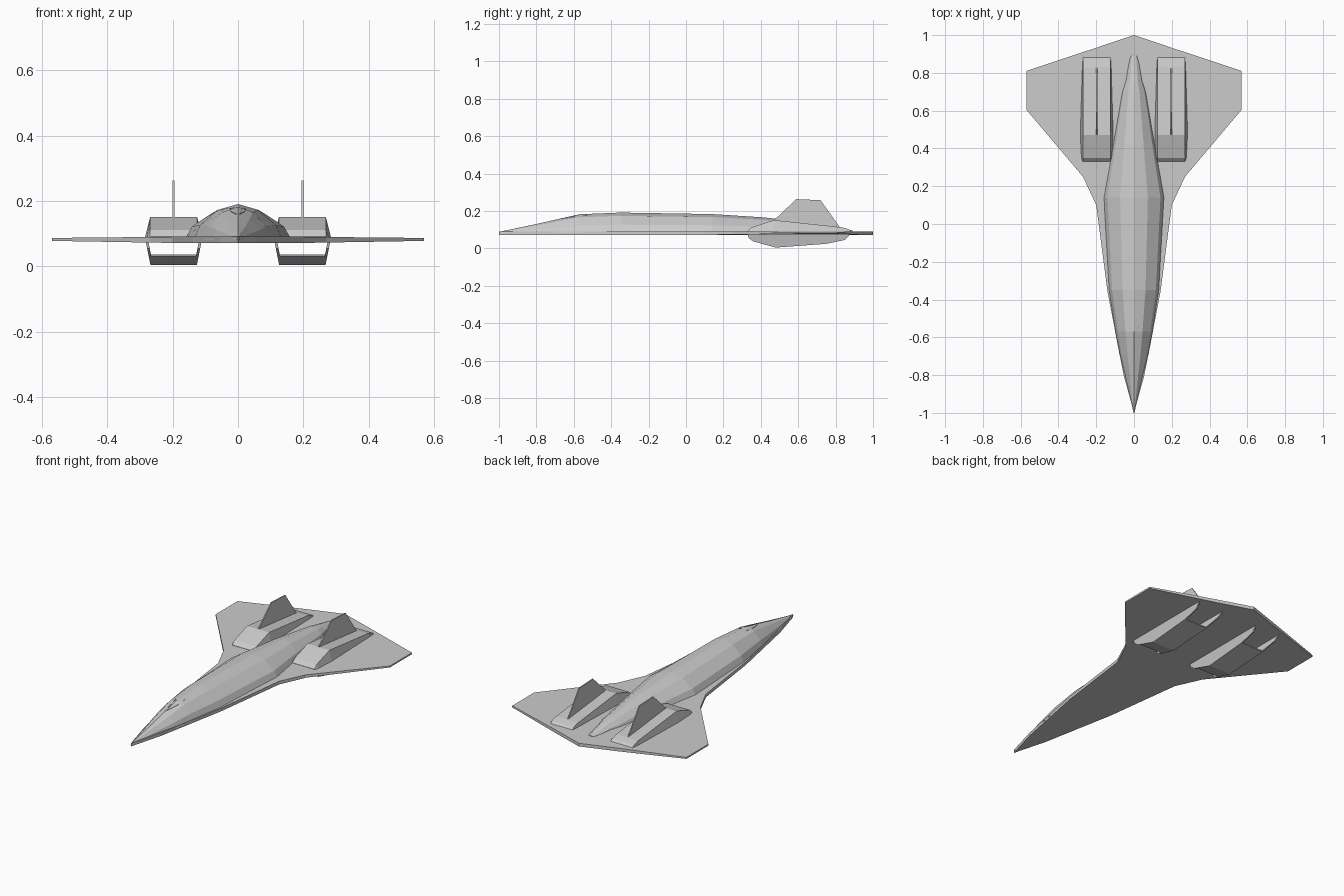
import bpy
from mathutils import Vector
from mathutils.bvhtree import BVHTree
import bmesh

if "Cube" in bpy.data.objects:
    bpy.data.objects.remove(bpy.data.objects["Cube"])


def make(name, verts, faces):
    me = bpy.data.meshes.new(name)
    me.from_pydata(verts, [], faces)
    bm = bmesh.new()
    bm.from_mesh(me)
    bmesh.ops.remove_doubles(bm, verts=bm.verts, dist=1e-5)
    bmesh.ops.recalc_face_normals(bm, faces=bm.faces)
    bm.to_mesh(me)
    bm.free()
    ob = bpy.data.objects.new(name, me)
    bpy.context.collection.objects.link(ob)
    return ob


def slab(name, outline, lo, hi):
    """Closed slab between two point functions evaluated on a 2D outline."""
    n = len(outline)
    verts = [lo(*p) for p in outline] + [hi(*p) for p in outline]
    faces = [tuple(range(n))[::-1], tuple(range(n, 2 * n))]
    faces += [(i, (i + 1) % n, n + (i + 1) % n, n + i) for i in range(n)]
    return make(name, verts, faces)


def loft(name, rings):
    n = len(rings[0])
    verts = [p for r in rings for p in r]
    faces = [(k * n + i, k * n + (i + 1) % n, (k + 1) * n + (i + 1) % n, (k + 1) * n + i)
             for k in range(len(rings) - 1) for i in range(n)]
    faces += [tuple(range(n)), tuple(range(len(verts) - n, len(verts)))]
    return make(name, verts, faces)


# Flat belly plate under the whole body
half = [(0.055, -0.8), (0.14, -0.36), (0.2, 0.1), (0.2, 0.933)]
belly = [(0, -1)] + half + [(0, 1)] + [(-x, y) for x, y in reversed(half)]
slab("belly_plate", belly, lambda x, y: (x, y, 0.072), lambda x, y: (x, y, 0.091))

# Faceted fuselage: y, half width, top height
stations = [(-1, 0.002, 0.088), (-0.8, 0.05, 0.13), (-0.69, 0.077, 0.155),
            (-0.57, 0.1, 0.182), (-0.35, 0.135, 0.191), (0.14, 0.163, 0.183),
            (0.42, 0.113, 0.165), (0.7, 0.065, 0.132), (0.76, 0.045, 0.122),
            (0.89, 0.025, 0.095)]
profile = [(1, 0), (0.86, 0.4), (0.45, 0.84), (0, 1), (-0.45, 0.84), (-0.86, 0.4), (-1, 0)]
fuselage = loft("fuselage", [[(w * u, y, 0.083 + (t - 0.083) * v) for u, v in profile]
                             for y, w, t in stations])

# Cockpit window panes laid on the fuselage skin
bm = bmesh.new()
bm.from_mesh(fuselage.data)
skin = BVHTree.FromBMesh(bm)
bm.free()


def on_skin(x, y, lift):
    hit = skin.ray_cast(Vector((x, y, 1)), Vector((0, 0, -1)))[0]
    return (x, y, hit.z + lift)


for s, side in ((1, "right"), (-1, "left")):
    pane = [(0.004 * s, -0.67), (0.022 * s, -0.6), (0.024 * s, -0.53), (0.012 * s, -0.58)]
    slab("cockpit_window_" + side, pane,
         lambda x, y: on_skin(x, y, -0.002), lambda x, y: on_skin(x, y, 0.002))

    # Wing tapering in thickness toward the tip
    wing = [(0.2, 0.1), (0.27, 0.25), (0.57, 0.605), (0.57, 0.81), (0.2, 0.933)]
    slab("wing_" + side, wing,
         lambda x, y: (s * x, y, 0.072 + 0.017 * (x - 0.2)),
         lambda x, y: (s * x, y, 0.091 - 0.01 * (x - 0.2)))

    # Upper engine housing with ramped front
    cx = 0.197 * s
    top = [(0.33, 0.092, 0.078), (0.35, 0.112, 0.083), (0.47, 0.151, 0.089),
           (0.83, 0.113, 0.078), (0.87, 0.102, 0.075), (0.885, 0.088, 0.074)]
    loft("engine_housing_" + side,
         [[(cx - b, y, 0.083), (cx - 0.072, y, z), (cx + 0.072, y, z), (cx + b, y, 0.083)]
          for y, z, b in top])

    # Lower engine duct: slanted side walls and a belly panel, open at both ends
    wall = [(0.33, 0.075), (0.335, 0.055), (0.36, 0.037), (0.48, 0.004), (0.75, 0.024),
            (0.85, 0.045), (0.88, 0.078)]
    for d, label in ((1, "outer"), (-1, "inner")):
        def wall_x(z, inset):
            return cx + s * d * (0.07 + 0.2 * z - inset)
        slab(f"duct_{label}_wall_{side}", wall,
             lambda y, z: (wall_x(z, 0), y, z), lambda y, z: (wall_x(z, 0.008), y, z))
    floor = [(0.38, 0.032), (0.48, 0.004), (0.75, 0.024), (0.75, 0.03), (0.48, 0.012),
             (0.38, 0.037)]
    slab("duct_floor_" + side, floor,
         lambda y, z: (cx - 0.07, y, z), lambda y, z: (cx + 0.07, y, z))

    # Thin upright tail fin
    fin = [(0.46, 0.14), (0.59, 0.263), (0.72, 0.257), (0.825, 0.11)]
    slab("tail_fin_" + side, fin,
         lambda y, z: (cx - 0.003, y, z), lambda y, z: (cx + 0.003, y, z))
